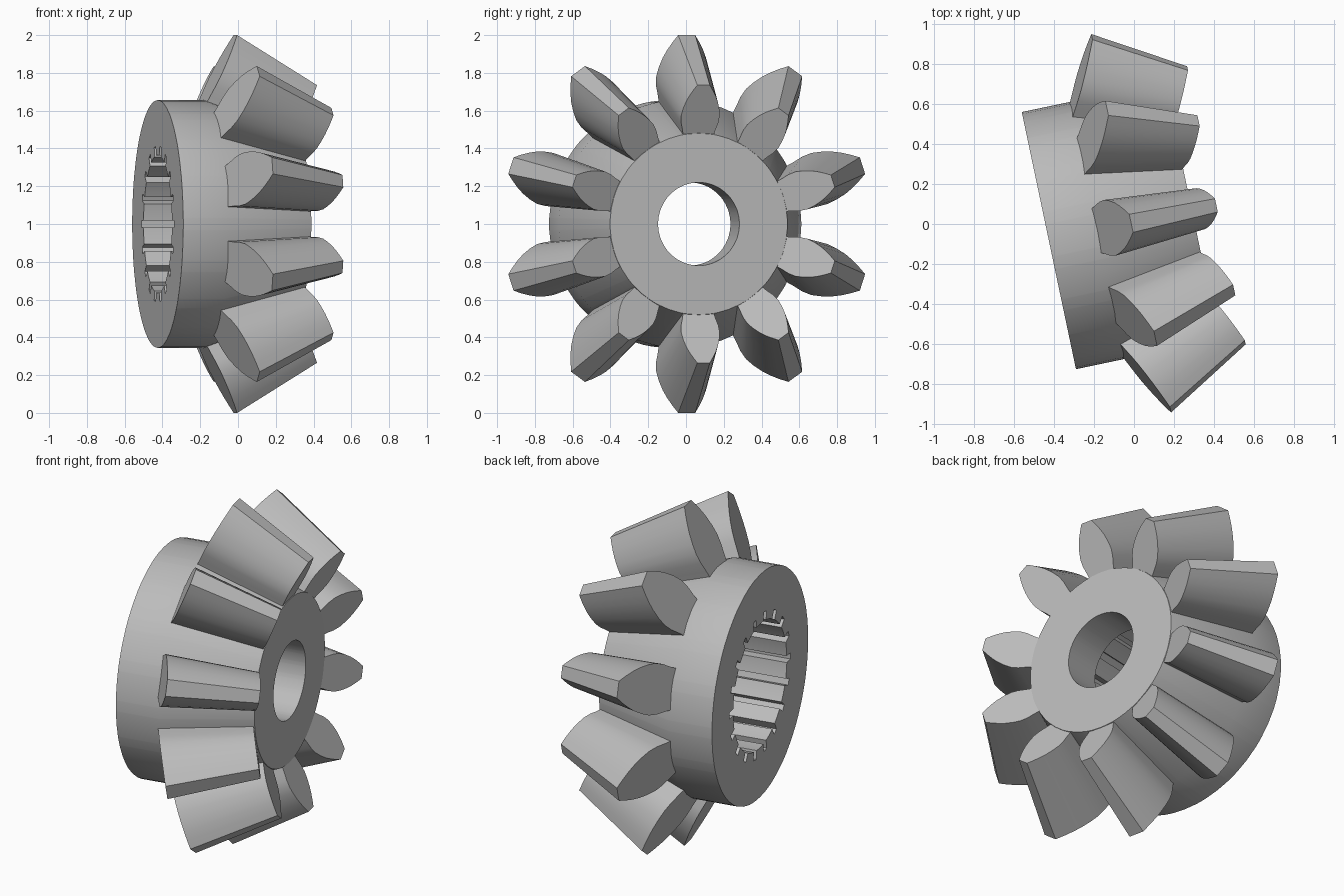
import bpy, bmesh
from math import sin, cos, radians
from mathutils import Vector

cube = bpy.data.objects.get("Cube")
if cube:
    bpy.data.objects.remove(cube, do_unlink=True)

# Single plain metal colour
steel = bpy.data.materials.new("steel_grey")
steel.use_nodes = True
GREY = (0.5, 0.5, 0.5, 1)
steel.diffuse_color = GREY
steel.node_tree.nodes["Principled BSDF"].inputs["Base Color"].default_value = GREY

TEETH = 10
SPLINES = 18
APEX = 2.06        # where all tooth edges meet on the axis
SHRINK = 0.735     # size of the inner tooth end against the outer one


def polar(t, r, angle, side=0.0):
    """Point at distance t along the local x axis, radius r, shifted sideways."""
    c, s = cos(angle), sin(angle)
    return Vector((t, r * c - side * s, r * s + side * c))


def finish(name, bm):
    """Turn the mesh into a tilted, shaded object."""
    bmesh.ops.recalc_face_normals(bm, faces=bm.faces)
    mesh = bpy.data.meshes.new(name)
    bm.to_mesh(mesh)
    bm.free()
    mesh.materials.append(steel)
    obj = bpy.data.objects.new(name, mesh)
    bpy.context.collection.objects.link(obj)
    obj.location = (-0.425, -0.083, 1.0)
    obj.rotation_euler.z = radians(11.9)
    bpy.ops.object.select_all(action='DESELECT')
    obj.select_set(True)
    bpy.context.view_layer.objects.active = obj
    bpy.ops.object.shade_smooth_by_angle(angle=radians(30))
    return obj


# Hub: closed lathe profile; radius None marks the splined bore
def build_hub():
    profile = [(0, 0.656), (0.25, 0.656), (0.73, 0.48), (0.73, 0.22),
               (0.5, 0.22), (0.5, None), (0, None)]
    offsets = (-10, -7.4, -7, 0, 7, 7.4)
    bm = bmesh.new()
    columns = []
    for k in range(SPLINES):
        for off in offsets:
            angle = radians(90 + k * 360 / SPLINES + off)
            bore = 0.365 if abs(off) <= 7 else 0.415
            columns.append([bm.verts.new(polar(t, r or bore, angle))
                            for t, r in profile])
    n = len(profile)
    for i, a in enumerate(columns):
        b = columns[(i + 1) % len(columns)]
        for j in range(n):
            k = (j + 1) % n
            bm.faces.new((a[j], b[j], b[k], a[k]))
    return finish("gear_hub", bm)


# Tooth: curved flank (radius, half width) swept towards the apex
def build_tooth(index):
    flank = [(0.62, 0.108), (0.68, 0.122), (0.73, 0.137), (0.78, 0.142),
             (0.83, 0.133), (0.88, 0.117), (0.92, 0.098), (0.96, 0.074),
             (1.0, 0.046)]
    outline = flank + [(r, -w) for r, w in reversed(flank)]
    angle = radians(90 + index * 360 / TEETH)
    bm = bmesh.new()
    ends = []
    for scale in (1.0, SHRINK):
        ends.append([bm.verts.new(polar(
            APEX - (APEX - 0.25 - (r - 0.66) / 2) * scale,
            r * scale, angle, w * scale)) for r, w in outline])
    big, small = ends
    n = len(outline)
    for i in range(n):
        j = (i + 1) % n
        bm.faces.new((big[i], big[j], small[j], small[i]))
    bm.faces.new(big)
    bm.faces.new(small)
    return finish(f"gear_tooth_{index + 1}", bm)


build_hub()
for i in range(TEETH):
    build_tooth(i)
